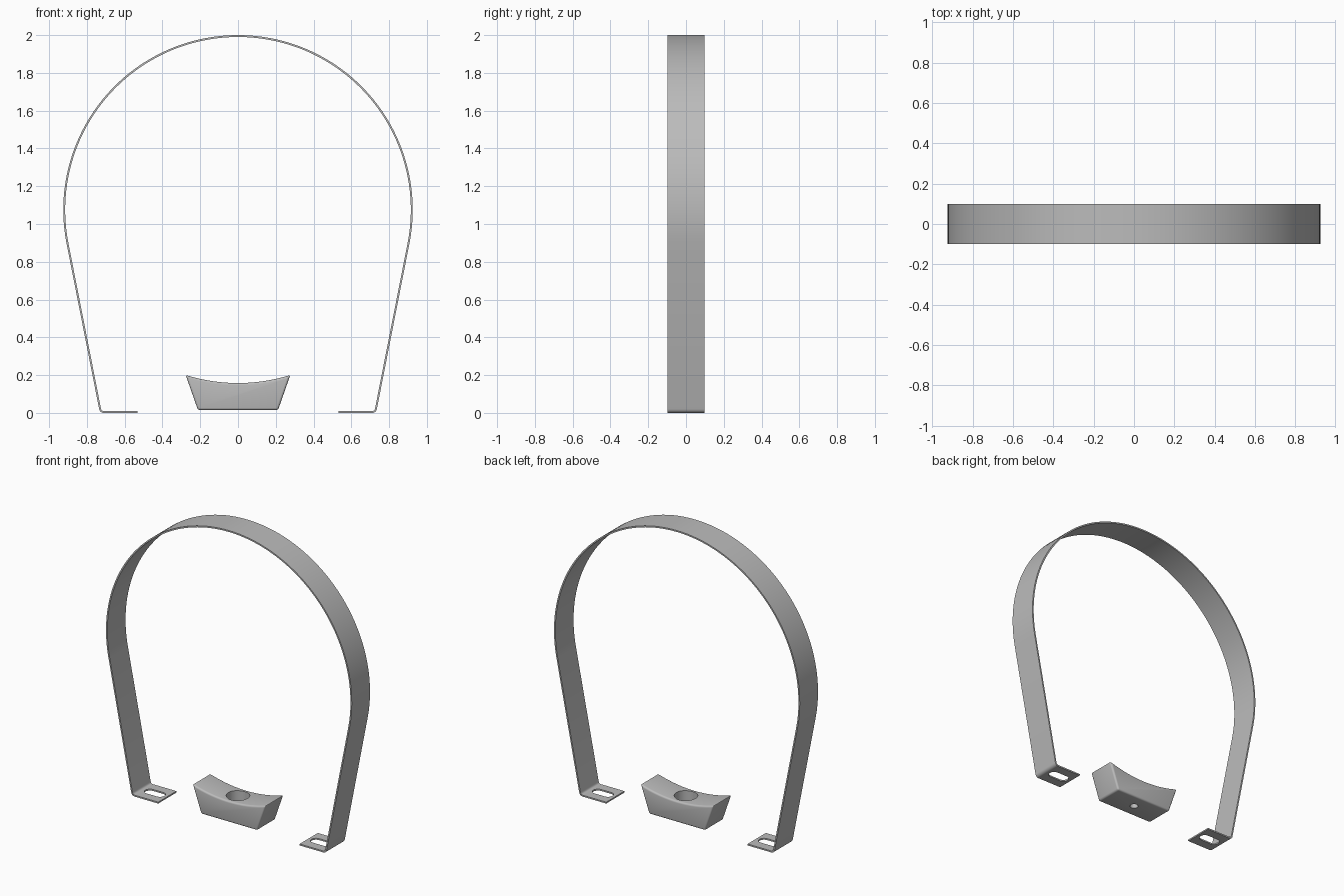
import bpy, bmesh
from math import sin, cos, pi, radians, atan2, acos, hypot
from mathutils import Vector

if "Cube" in bpy.data.objects:
    bpy.data.objects.remove(bpy.data.objects["Cube"], do_unlink=True)

HALF_DEPTH = 0.098
THICK = 0.01
RADIUS = 0.92
CENTRE_Z = 2 - THICK / 2 - RADIUS

grey = bpy.data.materials.new("steel_grey")
grey.use_nodes = True
colour = (0.5, 0.5, 0.5, 1)
grey.diffuse_color = colour
grey.node_tree.nodes["Principled BSDF"].inputs["Base Color"].default_value = colour


def make_object(name, bm):
    bmesh.ops.recalc_face_normals(bm, faces=bm.faces)
    mesh = bpy.data.meshes.new(name)
    bm.to_mesh(mesh)
    bm.free()
    obj = bpy.data.objects.new(name, mesh)
    bpy.context.collection.objects.link(obj)
    return obj


def activate(obj):
    bpy.ops.object.select_all(action="DESELECT")
    obj.select_set(True)
    bpy.context.view_layer.objects.active = obj


def add_modifier(obj, kind, **settings):
    mod = obj.modifiers.new(kind.title(), kind)
    for key, value in settings.items():
        setattr(mod, key, value)
    activate(obj)
    bpy.ops.object.modifier_apply(modifier=mod.name)


def prism(name, outline, axis, start, end):
    """Closed outline extruded along y or z."""
    bm = bmesh.new()
    place = (lambda a, b: (a, start, b)) if axis == "y" else (lambda a, b: (a, b, start))
    face = bm.faces.new([bm.verts.new(place(a, b)) for a, b in outline])
    moved = bmesh.ops.extrude_face_region(bm, geom=[face])["geom"]
    shift = Vector((0, end - start, 0) if axis == "y" else (0, 0, end - start))
    bmesh.ops.translate(bm, vec=shift, verts=[v for v in moved if isinstance(v, bmesh.types.BMVert)])
    return make_object(name, bm)


def stadium(x, length, width, steps=16):
    """Slot outline along x; equal length and width give a circle."""
    r, half = width / 2, (length - width) / 2
    points = []
    for side in (1, -1):
        for i in range(steps + (half > 0)):
            a = -pi / 2 + pi * i / steps
            points.append((x + side * (half + r * cos(a)), side * r * sin(a)))
    return points


def cut(obj, cutter):
    cutter.hide_render = True
    add_modifier(obj, "BOOLEAN", operation="DIFFERENCE", object=cutter, solver="EXACT")
    bpy.data.objects.remove(cutter, do_unlink=True)


def finish(obj):
    obj.data.materials.clear()
    obj.data.materials.append(grey)
    activate(obj)
    bpy.ops.object.shade_smooth_by_angle(angle=radians(30))


# Strap centre line: foot tab, rounded bend, straight leg tangent to the hoop
bend = Vector((0.727, THICK / 2))
to_bend = bend - Vector((0, CENTRE_Z))
tangent = atan2(to_bend.y, to_bend.x) + acos(RADIUS / hypot(*to_bend))
leg_top = Vector((RADIUS * cos(tangent), CENTRE_Z + RADIUS * sin(tangent)))
before = bend - Vector((0.018, 0))
after = bend + (leg_top - bend).normalized() * 0.018
half_path = [Vector((0.532, THICK / 2))]
for i in range(6):
    t = i / 5
    half_path.append(before * (1 - t) ** 2 + bend * 2 * t * (1 - t) + after * t * t)
STEPS = 40
for i in range(STEPS + 1):
    a = tangent + (pi / 2 - tangent) * i / STEPS
    half_path.append(Vector((RADIUS * cos(a), CENTRE_Z + RADIUS * sin(a))))
path = half_path + [Vector((-p.x, p.y)) for p in reversed(half_path[:-1])]

bm = bmesh.new()
rows = [[bm.verts.new((p.x, y, p.y)) for y in (-HALF_DEPTH, HALF_DEPTH)] for p in path]
for a, b in zip(rows, rows[1:]):
    bm.faces.new((a[0], a[1], b[1], b[0]))
strap = make_object("strap", bm)
add_modifier(strap, "SOLIDIFY", thickness=THICK, offset=0, use_even_offset=True)

# Bolt slots in both foot tabs
for side in (-1, 1):
    cut(strap, prism("slot_cutter", stadium(side * 0.625, 0.145, 0.07), "z", -0.05, 0.05))
finish(strap)

# Saddle block with a concave top that follows the hoop's curve
SEAT = 0.277
outline = [(-0.212, 0.015), (0.212, 0.015)]
for i in range(25):
    x = SEAT * (1 - i / 12)
    outline.append((x, CENTRE_Z - (RADIUS ** 2 - x * x) ** 0.5 + 0.003))
block = prism("saddle_block", outline, "y", -HALF_DEPTH, HALF_DEPTH)
add_modifier(block, "BEVEL", width=0.018, segments=4, limit_method="ANGLE", angle_limit=radians(30))

# Bolt hole and wide counterbore
cut(block, prism("bolt_hole_cutter", stadium(0, 0.052, 0.052), "z", -0.1, 0.4))
cut(block, prism("counterbore_cutter", stadium(0, 0.146, 0.146), "z", 0.07, 0.4))
finish(block)
